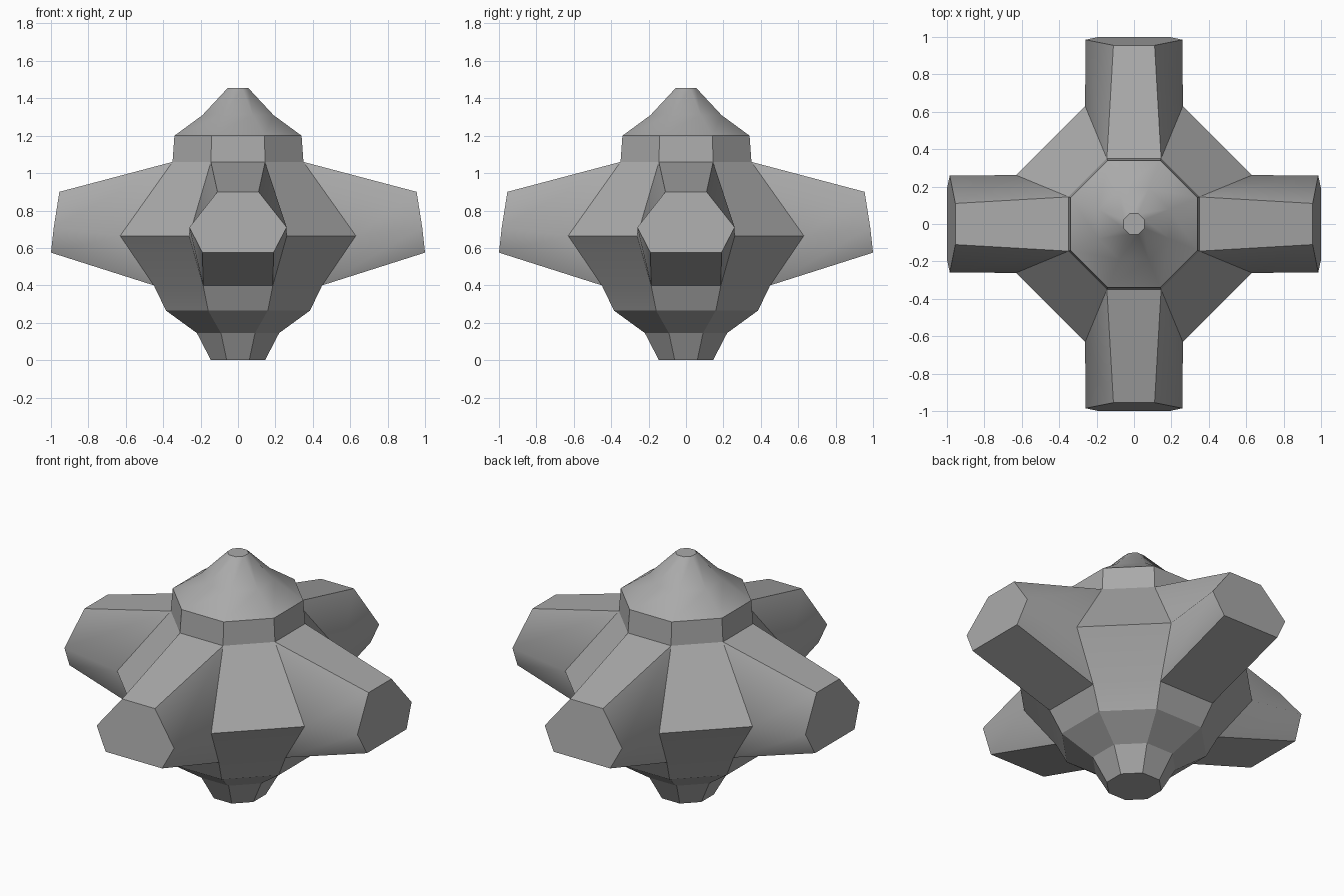
import bpy, bmesh
from math import cos, sin, tan, pi, radians
from mathutils import Matrix, Vector

cube = bpy.data.objects.get("Cube")
if cube:
    bpy.data.objects.remove(cube, do_unlink=True)

grey = bpy.data.materials.new("plain_grey")
grey.use_nodes = True
colour = (0.4, 0.4, 0.4, 1)
grey.diffuse_color = colour
grey.node_tree.nodes["Principled BSDF"].inputs["Base Color"].default_value = colour

SIDES = 8
STEP = 2 * pi / SIDES


def ring(bm, apothem, z):
    """Octagon with flat sides facing the axes."""
    r = apothem / cos(STEP / 2)
    return [bm.verts.new((r * cos((j + 0.5) * STEP), r * sin((j + 0.5) * STEP), z))
            for j in range(SIDES)]


def band(bm, low, high, sides=range(SIDES)):
    """Quads between two rings; side j faces the angle j * STEP."""
    return [bm.faces.new((low[j - 1], low[j], high[j], high[j - 1])) for j in sides]


def finish(bm, name, soft_edges=()):
    """Sharpen creases except the soft ones, then make the object."""
    bmesh.ops.recalc_face_normals(bm, faces=bm.faces)
    for f in bm.faces:
        f.smooth = True
    for e in bm.edges:
        e.smooth = e in soft_edges or e.calc_face_angle(pi) < radians(25)
    mesh = bpy.data.meshes.new(name)
    bm.to_mesh(mesh)
    bm.free()
    mesh.materials.append(grey)
    obj = bpy.data.objects.new(name, mesh)
    bpy.context.collection.objects.link(obj)
    return obj


# Hull: octagonal stack of rings
hull = bmesh.new()
profile = [(0.145, 0), (0.22, 0.145), (0.385, 0.265), (0.45, 0.4),
           (0.63, 0.665), (0.35, 1.06), (0.34, 1.2)]
rings = [ring(hull, a, z) for a, z in profile]
hull.faces.new(rings[0])
WAIST = (3, 4)
for i in range(len(rings) - 1):
    sides = range(1, SIDES, 2) if i in WAIST else range(SIDES)
    band(hull, rings[i], rings[i + 1], sides)

# Four arms grow from the open waist sides; outline is distance, half width, height
tip = [(1.0, 0.19, 0.575), (0.985, 0.26, 0.71), (0.955, 0.11, 0.9)]
soft = set()
for j in range(0, SIDES, 2):
    turn = Matrix.Rotation(j * STEP, 3, 'Z')
    right = [hull.verts.new(turn @ Vector((x, -w, z))) for x, w, z in tip]
    left = [hull.verts.new(turn @ Vector((x, w, z))) for x, w, z in tip]
    outer = right + left[::-1]
    inner = [rings[i][j - 1] for i in (3, 4, 5)] + [rings[i][j] for i in (5, 4, 3)]
    hull.faces.new(outer)
    for k in range(6):
        n = (k + 1) % 6
        hull.faces.new((inner[k], inner[n], outer[n], outer[k]))
    soft |= {hull.edges.get((inner[k], outer[k])) for k in (1, 4)}
finish(hull, "hull_with_arms", soft)

# Dome cap: smooth cone with a small flat top
cap = bmesh.new()
levels = [ring(cap, a, z) for a, z in [(0.34, 1.2), (0.19, 1.31), (0.055, 1.455)]]
cone = band(cap, levels[0], levels[1]) + band(cap, levels[1], levels[2])
cone_edges = {e for f in cone for e in f.edges
              if not all(v in levels[2] for v in e.verts)}
cap.faces.new(levels[2])
finish(cap, "dome_cap", cone_edges)
